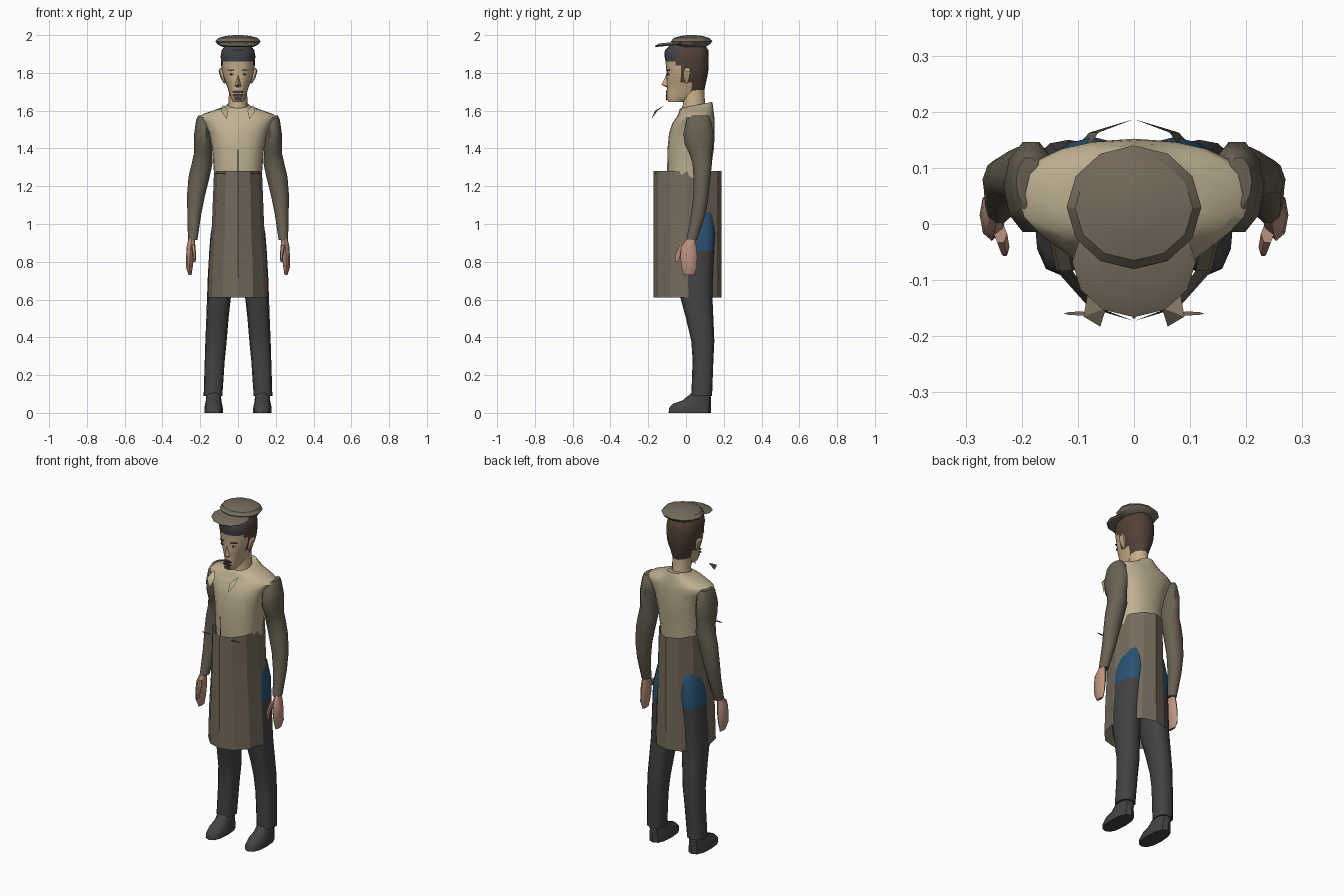
import bpy, bmesh, math

# ---------- colours ----------
def mat(name, r, g, b):
    m = bpy.data.materials.new(name)
    m.diffuse_color = (r, g, b, 1)
    return m

CREAM = mat("cream_cloth", .52, .44, .29)
APRON = mat("apron_brown", .175, .145, .105)
SLEEVE = mat("sleeve_brown", .14, .12, .085)
PANTS = mat("dark_grey", .055, .055, .057)
FACE = mat("face_skin", .58, .43, .26)
HAND = mat("hand_skin", .50, .29, .21)
BROWN = mat("brown_hair", .085, .053, .037)
DARK = mat("dark_hair", .052, .055, .066)
BLUE = mat("blue_denim", .024, .085, .17)
LIPS = mat("dark_lips", .10, .035, .03)

# ---------- helpers ----------
def finish(name, bm, mats, rule=None, smooth=40):
    bmesh.ops.recalc_face_normals(bm, faces=bm.faces)
    if rule:
        for f in bm.faces:
            f.material_index = rule(f.calc_center_median())
    me = bpy.data.meshes.new(name)
    bm.to_mesh(me)
    bm.free()
    for m in mats:
        me.materials.append(m)
    ob = bpy.data.objects.new(name, me)
    bpy.context.collection.objects.link(ob)
    if smooth:
        bpy.ops.object.select_all(action='DESELECT')
        ob.select_set(True)
        bpy.context.view_layer.objects.active = ob
        bpy.ops.object.shade_smooth_by_angle(angle=math.radians(smooth))
    return ob

def loft(name, rings, mats, n=12, power=1.0, caps=(True, True), rule=None, smooth=40, side=1):
    """Rings are (z, x0, x1, y0, y1[, tilt]); power below 1 squares the section."""
    bm = bmesh.new()
    loops = []
    for z, x0, x1, y0, y1, *t in rings:
        loop = []
        for i in range(n):
            a = 2 * math.pi * i / n
            c, s = math.cos(a), math.sin(a)
            c = math.copysign(abs(c) ** power, c)
            s = math.copysign(abs(s) ** power, s)
            dy = (y1 - y0) / 2 * s
            loop.append(bm.verts.new((side * ((x0 + x1) / 2 + (x1 - x0) / 2 * c),
                                      (y0 + y1) / 2 + dy, z + (t[0] if t else 0) * dy)))
        loops.append(loop)
    for a, b in zip(loops, loops[1:]):
        for i in range(n):
            j = (i + 1) % n
            bm.faces.new((a[i], a[j], b[j], b[i]))
    if caps[0]:
        bm.faces.new(loops[0])
    if caps[1]:
        bm.faces.new(loops[-1])
    return finish(name, bm, mats, rule, smooth)

def sym(rings):
    return [(z, -x, x, *r) for z, x, *r in rings]

def poly(name, pts, faces, m, side=1):
    bm = bmesh.new()
    vs = [bm.verts.new((side * x, y, z)) for x, y, z in pts]
    for f in faces:
        bm.faces.new([vs[i] for i in f])
    return finish(name, bm, [m], smooth=0)

# ---------- flat cap ----------
loft("cap_crown", sym([(1.937, .08, -.045, .10), (1.95, .108, -.07, .125), (1.967, .12, -.08, .14),
                       (1.985, .105, -.065, .122), (1.996, .06, -.025, .085), (2.0, .02, .01, .05)]),
     [APRON], smooth=25)
loft("cap_brim", sym([(1.946, .10, -.16, .02, .10), (1.952, .11, -.166, .03, .10),
                      (1.964, .08, -.14, .02, .10)]), [APRON], smooth=25)

# ---------- head with hair ----------
def head_colour(c):
    hairline = 1.865 if c.y < -.055 else 1.83 if c.y < -.02 else 1.745 if c.y < .03 else 1.685
    if c.z < hairline:
        return 0
    return 2 if c.y < -.045 else 1

loft("head", sym([(1.645, .025, -.092, -.02), (1.665, .036, -.103, .04), (1.69, .046, -.102, .09),
                  (1.72, .055, -.10, .10), (1.75, .066, -.102, .106), (1.78, .078, -.104, .113),
                  (1.81, .085, -.103, .118), (1.84, .089, -.107, .12), (1.86, .09, -.108, .12),
                  (1.89, .092, -.114, .12), (1.92, .086, -.112, .118), (1.95, .065, -.08, .10)]),
     [FACE, BROWN, DARK], n=24, power=.9, rule=head_colour)
loft("neck", sym([(1.58, .06, -.03, .11), (1.64, .05, -.015, .10), (1.71, .048, -.03, .098)]),
     [FACE], n=12)
poly("nose", [(0, -.10, 1.80), (-.017, -.098, 1.73), (.017, -.098, 1.73), (0, -.13, 1.738),
              (0, -.098, 1.722)], [(0, 1, 3), (0, 3, 2), (1, 4, 3), (3, 4, 2)], FACE)

def patch(name, x, z, y, w, h, m, n=8):
    # thin front plate following the face
    ob = loft(name, [(0, -w, w, -h, h), (.006, -w, w, -h, h)], [m], n=n, smooth=0)
    ob.rotation_euler = (math.pi / 2, 0, math.atan2(x, .06) * .8)
    ob.location = (x, y, z)

patch("moustache", 0, 1.70, -.10, .03, .007, DARK)
patch("mouth", 0, 1.682, -.101, .028, .009, LIPS)
patch("chin_beard", 0, 1.664, -.101, .018, .011, DARK)
for s, tag in ((1, "left"), (-1, "right")):
    patch("eye_" + tag, s * .036, 1.793, -.0925, .013, .007, CREAM)
    patch("pupil_" + tag, s * .036, 1.793, -.0955, .006, .007, DARK)
    patch("brow_" + tag, s * .038, 1.815, -.093, .02, .004, DARK)
    loft("ear_" + tag, [(1.745, .066, .075, -.005, .01), (1.775, .07, .093, -.015, .02),
                        (1.81, .076, .103, -.015, .028), (1.825, .08, .095, -.005, .02)],
         [FACE], n=6, side=s)

# ---------- shirt ----------
loft("shirt", sym([(1.0, .11, -.08, .12), (1.28, .128, -.10, .13), (1.40, .137, -.098, .148),
                   (1.48, .155, -.09, .152), (1.535, .18, -.072, .152), (1.565, .205, -.05, .15),
                   (1.583, .185, -.04, .148), (1.605, .12, -.035, .145), (1.622, .07, -.03, .142, .12),
                   (1.63, .057, -.022, .138, .2)]),
     [CREAM], n=20, power=.85, caps=(True, True), smooth=50)

# ---------- apron ----------
loft("apron", sym([(.61, .16, -.173, .187), (.80, .153, -.173, .187), (1.0, .138, -.173, .187),
                   (1.28, .127, -.173, .187)]), [APRON], n=12, caps=(False, False), smooth=20)
poly("apron_pin", [(-.003, -.166, 1.27), (.003, -.166, 1.27), (.003, -.168, 1.395),
                   (-.003, -.168, 1.395)], [(0, 1, 2, 3)], SLEEVE)

# ---------- mirrored limbs and details ----------
for s, tag in ((1, "left"), (-1, "right")):
    loft("sleeve_" + tag, [(1.575, .165, .21, .03, .12), (1.55, .14, .222, .0, .135),
                           (1.48, .135, .232, -.018, .15), (1.42, .135, .232, -.01, .148),
                           (1.37, .137, .234, .015, .14), (1.32, .135, .245, .032, .14),
                           (1.25, .15, .262, .037, .132), (1.15, .175, .27, .037, .122),
                           (1.05, .195, .268, .025, .105), (.915, .215, .265, .0, .06)],
         [SLEEVE], n=10, side=s, smooth=50)
    loft("hand_" + tag, [(.925, .228, .262, .005, .05), (.88, .228, .272, -.025, .055),
                         (.83, .232, .275, -.03, .06), (.77, .24, .275, -.025, .058),
                         (.73, .246, .262, -.01, .045)], [HAND], n=8, side=s)
    loft("thumb_" + tag, [(.89, .226, .25, -.035, .0), (.84, .222, .24, -.057, -.025),
                          (.80, .224, .236, -.058, -.04)], [HAND], n=6, side=s)
    loft("trouser_leg_" + tag, [(1.15, .0, .09, -.05, .10), (1.05, .0, .122, -.05, .145),
                                (.95, .0, .145, -.05, .155), (.86, .005, .152, -.05, .15),
                                (.72, .022, .16, -.045, .143), (.61, .038, .164, -.03, .14),
                                (.50, .05, .168, .0, .145), (.38, .06, .173, .028, .15),
                                (.28, .07, .176, .035, .145), (.09, .083, .182, .028, .138)],
         [PANTS, BLUE], n=12, power=.75, side=s, smooth=50,
         rule=lambda c: 1 if c.z > .86 else 0)
    loft("shoe_" + tag, [(0, .08, .178, -.092, .132), (.025, .08, .178, -.09, .132),
                         (.048, .085, .174, -.07, .132), (.065, .088, .17, -.02, .132),
                         (.11, .092, .168, .035, .13)], [PANTS], n=12, power=.8, side=s)
    poly("collar_tip_" + tag, [(.05, -.15, 1.60), (.06, -.183, 1.555), (.09, -.165, 1.60),
                               (.08, -.11, 1.63)], [(0, 1, 2), (0, 2, 3)], CREAM, side=s)
    loft("apron_bow_" + tag, [(1.266, .07, .125, -.163, -.156), (1.27, .07, .125, -.163, -.156)],
         [APRON], n=8, side=s)
